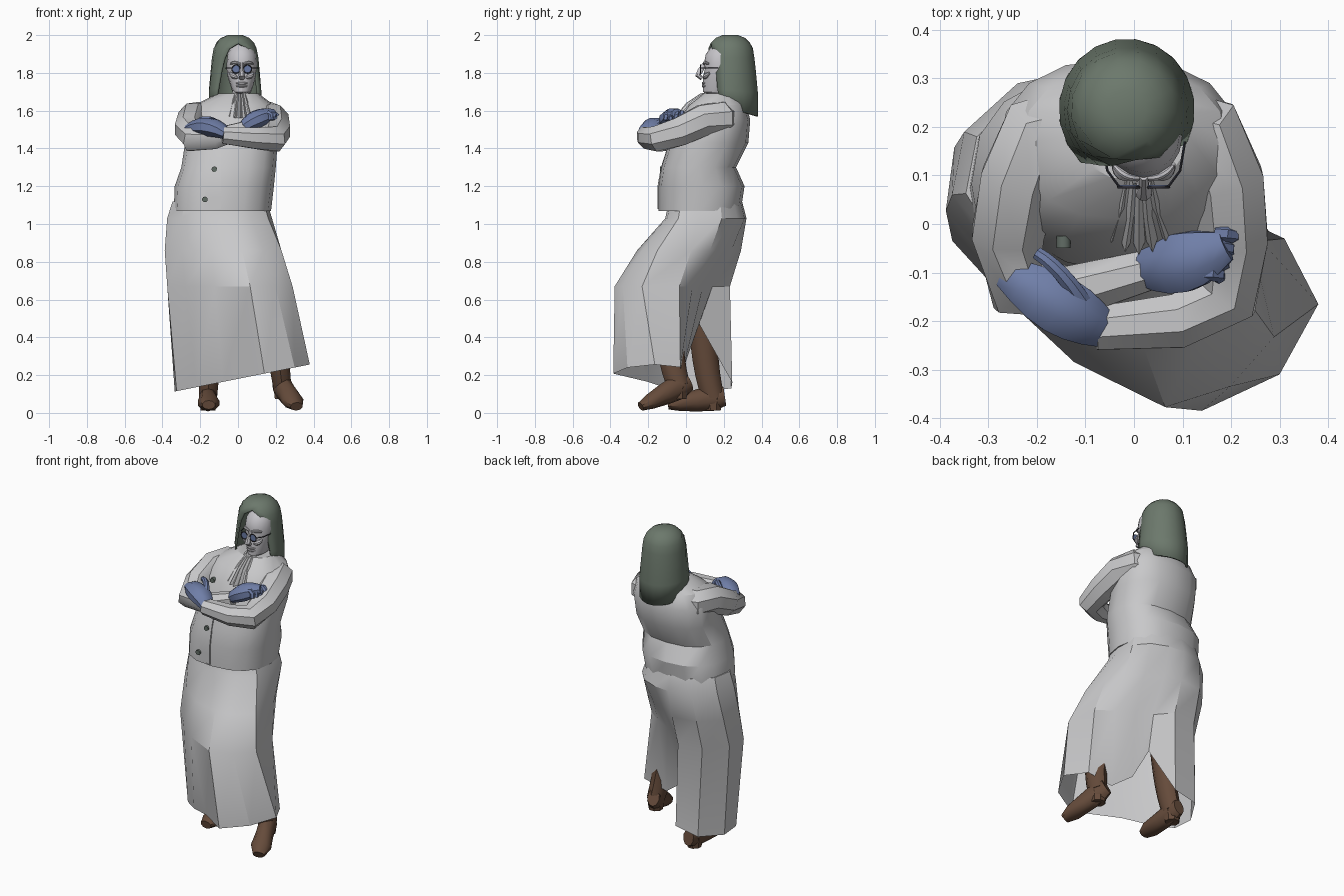
import bpy, bmesh, math
from mathutils import Vector
from mathutils.bvhtree import BVHTree

if "Cube" in bpy.data.objects:
    bpy.data.objects.remove(bpy.data.objects["Cube"])


def material(name, red, green, blue):
    mat = bpy.data.materials.new(name)
    mat.use_nodes = True
    mat.diffuse_color = (red, green, blue, 1)
    shader = next(node for node in mat.node_tree.nodes if node.type == 'BSDF_PRINCIPLED')
    shader.inputs["Base Color"].default_value = (red, green, blue, 1)
    return mat


COAT = material("coat grey", .58, .58, .59)
SKIN = material("pale skin", .56, .55, .58)
HOOD = material("hood green", .15, .19, .15)
GLOVE = material("glove blue", .16, .21, .39)
BOOT = material("boot brown", .13, .07, .043)
LENS = material("lens blue", .14, .19, .36)
FRAME = material("frame dark", .03, .03, .04)
BUTTON = material("button green", .12, .15, .13)
SIDEWAYS, UPWARD, BACKWARD = Vector((1, 0, 0)), Vector((0, 0, 1)), Vector((0, 1, 0))


def finish(obj, mat, angle):
    obj.data.materials.append(mat)
    bpy.ops.object.select_all(action='DESELECT')
    obj.select_set(True)
    bpy.context.view_layer.objects.active = obj
    bpy.ops.object.shade_smooth_by_angle(angle=math.radians(angle))


def loft(name, rings, mat, closed=True, bottom_cap=True, top_cap=True, angle=30):
    """Skin a stack of equal-length point rings."""
    mesh = bmesh.new()
    rows = [[mesh.verts.new(point) for point in ring] for ring in rings]
    count = len(rows[0])
    for low, high in zip(rows, rows[1:]):
        for i in range(count if closed else count - 1):
            j = (i + 1) % count
            mesh.faces.new((low[i], low[j], high[j], high[i]))
    if bottom_cap:
        mesh.faces.new(rows[0])
    if top_cap:
        mesh.faces.new(rows[-1])
    bmesh.ops.remove_doubles(mesh, verts=mesh.verts, dist=.0001)
    bmesh.ops.recalc_face_normals(mesh, faces=mesh.faces)
    data = bpy.data.meshes.new(name)
    mesh.to_mesh(data)
    mesh.free()
    obj = bpy.data.objects.new(name, data)
    bpy.context.collection.objects.link(obj)
    finish(obj, mat, angle)
    return obj


def sweep(name, path, widths, heights, mat, ref=UPWARD, sides=8):
    """Tube along a path with a width and height at every point."""
    rings = []
    path = [Vector(point) for point in path]
    for i, (point, width, height) in enumerate(zip(path, widths, heights)):
        along = path[min(i + 1, len(path) - 1)] - path[max(i - 1, 0)]
        side = along.cross(ref).normalized()
        over = side.cross(along).normalized()
        turns = [math.tau * (k + .5) / sides for k in range(sides)]
        rings.append([point + side * width * math.cos(a) + over * height * math.sin(a) for a in turns])
    return loft(name, rings, mat, angle=40)


def limb(name, path, start, end, mat, flat=1, bulge=0, **options):
    """Tube whose radius runs evenly from start to end, swelling midway."""
    steps = [i / (len(path) - 1) for i in range(len(path))]
    radii = [start + (end - start) * t + bulge * math.sin(math.pi * t) for t in steps]
    return sweep(name, path, radii, [radius * flat for radius in radii], mat, **options)


def bend(first, control, last, steps=6):
    """Smooth three-point curve."""
    a, b, c = Vector(first), Vector(control), Vector(last)
    return [a.lerp(b, k / steps).lerp(b.lerp(c, k / steps), k / steps) for k in range(steps + 1)]


def oval(left, right, front, back, z, power=.85, count=16):
    def squared(value):
        return math.copysign(abs(value) ** power, value)
    turns = [math.tau * k / count for k in range(count)]
    return [Vector(((left + right) / 2 + (right - left) / 2 * squared(math.cos(a)),
                    (front + back) / 2 + (back - front) / 2 * squared(math.sin(a)), z)) for a in turns]


# Long coat skirt: hem and hip outlines, with the forward knee and the back fold between
hem = [(.14, -.385), (.3, -.31), (.38, -.165), (.31, -.03), (.15, -.02), (.02, .01), (-.05, .07),
       (-.1, .245), (-.25, .24), (-.335, .1), (-.325, -.03), (-.22, -.12), (-.08, -.2)]
hip = [(-.02, -.11), (.07, -.1), (.16, -.04), (.18, .06), (.17, .19), (.1, .27), (0, .31),
       (-.1, .32), (-.24, .29), (-.35, .19), (-.375, .06), (-.3, -.06), (-.15, -.11)]
hem_ring = [Vector((x, y, .18 + x / 5)) for x, y in hem]
hem_ring[5].z += .12
hem_ring[6].z += .3
hip_ring = [Vector((x, y, 1.03)) for x, y in hip]


def leg_ring(blend, front_push, back_push, z):
    ring = []
    for low, high in zip(hem_ring, hip_ring):
        point = low.lerp(high, blend)
        push = front_push if low.y < -.15 else back_push
        ring.append((point.x * 1.07, point.y - push, z))
    return ring


middle = Vector((-.09, .09, 1.03))
waist_ring = [middle + (point - middle) * .9 + UPWARD * .09 for point in hip_ring]
loft("coat_skirt", [hem_ring, leg_ring(.5, .13, .05, .67), leg_ring(.75, .08, .01, .86), hip_ring, waist_ring],
     COAT, bottom_cap=False)

# Coat body
body = [oval(*edges) for edges in (
    (-.34, .175, -.145, .29, 1.07), (-.335, .19, -.145, .31, 1.2), (-.3, .2, -.13, .265, 1.3),
    (-.28, .21, -.09, .33, 1.43), (-.28, .22, -.05, .34, 1.55), (-.23, .19, .01, .32, 1.63),
    (-.11, .11, .09, .28, 1.69))]
loft("coat_body", body, COAT)
around = len(body[0])
quads = [(row + i, row + (i + 1) % around, row + around + (i + 1) % around, row + around + i)
         for row in range(0, around * (len(body) - 1), around) for i in range(around)]
surface = BVHTree.FromPolygons([point for ring in body for point in ring], quads)


def on_chest(x, z, lift=0):
    hit = surface.ray_cast(Vector((x, -1, z)), BACKWARD)[0]
    return hit - BACKWARD * lift


# Overlapping front edge of the coat and its buttons
flap = []
for step in range(7):
    z = 1.08 + .06 * step
    flap.append([on_chest(-.2, z), on_chest(-.14, z, .004), on_chest(-.09, z, .008), on_chest(-.088, z, -.01)])
loft("coat_front_flap", flap, COAT, closed=False, bottom_cap=False, top_cap=False)
for x, z in ((-.125, 1.29), (-.175, 1.13), (-.145, 1.55)):
    limb("coat_button", [on_chest(x, z, .014), on_chest(x, z, -.01)], .015, .015, BUTTON, sides=10)

# Pleated neck cloth
pleats = []
for half, front, z, depth in ((.035, .075, 1.69, .008), (.055, 0, 1.64, .02), (.085, -.065, 1.56, .03)):
    spread = [k / 6 - 1 for k in range(13)]
    pleats.append([(.01 + half * u, front + .06 * u * u + depth * (k % 2), z + .02 * u * u)
                   for k, u in enumerate(spread)])
loft("neck_cloth", pleats, COAT, closed=False, bottom_cap=False, top_cap=False)

# Crossed sleeves
limb("left_sleeve", [(.05, .2, 1.56), (.15, .18, 1.56), (.185, .09, 1.55), (.2, -.03, 1.49),
                     (.19, -.15, 1.45), (.09, -.2, 1.455), (-.08, -.215, 1.47)], .095, .048, COAT, bulge=.01)
limb("right_sleeve", [(-.1, .2, 1.56), (-.2, .18, 1.56), (-.235, .09, 1.56), (-.26, -.02, 1.5),
                      (-.24, -.13, 1.45), (-.13, -.14, 1.45), (.03, -.095, 1.5)], .095, .045, COAT, bulge=.01)

# Gloved hands
limb("left_glove", bend((-.06, -.22, 1.475), (-.15, -.17, 1.54), (-.265, -.1, 1.5)),
     .038, .034, GLOVE, flat=.8, bulge=.03)
limb("left_thumb", bend((-.1, -.17, 1.52), (-.15, -.09, 1.57), (-.2, -.06, 1.55)), .02, .014, GLOVE)
limb("right_glove", bend((.015, -.09, 1.5), (.1, -.09, 1.57), (.19, -.045, 1.585)),
     .038, .034, GLOVE, flat=.75, bulge=.03)
for k in range(4):
    knuckle = Vector((.14 + .01 * k, -.1 + .027 * k, 1.58))
    tip = knuckle + Vector((.035, -.01, -.03))
    limb("right_finger", bend(knuckle, knuckle + SIDEWAYS * .04 + UPWARD * .02, tip, 3),
         .018, .014, GLOVE, ref=BACKWARD, sides=6)


# Boots: shaft, foot and heel block
def boot(side, top, ankle, heel, toe):
    heel, toe = Vector(heel), Vector(toe)
    back = heel.lerp(toe, .2)
    limb(side + "_boot_shaft", bend(top, ankle, back), .065, .05, BOOT, flat=1.2, ref=BACKWARD, sides=10)
    sole = [heel, back, heel.lerp(toe, .5), heel.lerp(toe, .8), toe]
    sweep(side + "_boot_foot", sole, (.035, .05, .05, .06, .035), (.05, .068, .058, .042, .024), BOOT, sides=10)
    limb(side + "_boot_heel", [back, back - UPWARD * .065], .05, .042, BOOT, ref=BACKWARD)


boot("right", (-.13, .09, .55), (-.15, .09, .25), (-.16, .205, .088), (-.155, -.095, .042))
boot("left", (.19, -.1, .5), (.22, -.08, .25), (.215, .015, .165), (.31, -.24, .034))

# Face
mid = .02
loft("face", [oval(mid - half, mid + half, front, .27, z, power=1) for z, half, front in (
    (1.64, .05, .16), (1.685, .035, .115), (1.7, .05, .09), (1.78, .075, .09), (1.82, .08, .1),
    (1.85, .08, .095), (1.9, .075, .105), (1.94, .055, .135), (1.96, .03, .17))], SKIN)
sweep("nose", [(mid, .1, 1.85), (mid, .075, 1.81), (mid, .064, 1.787), (mid, .085, 1.77)],
      (.009, .012, .018, .014), (.012, .016, .017, .012), SKIN, ref=BACKWARD)
for z in (1.745, 1.73):
    limb("lip", bend((mid - .03, .102, z), (mid, .08, z), (mid + .03, .102, z)),
         .003, .003, SKIN, bulge=.005)

for name, sign in (("left", 1), ("right", -1)):
    def beside(offset, y, z):
        return Vector((mid + sign * offset, y, z))

    limb(name + "_cheek", bend(beside(.02, .1, 1.775), beside(.05, .095, 1.78), beside(.06, .125, 1.8)),
         .006, .006, SKIN, bulge=.008)
    limb(name + "_brow", bend(beside(.01, .095, 1.848), beside(.04, .095, 1.86), beside(.06, .12, 1.848)),
         .006, .005, SKIN, bulge=.003)
    # Spectacles
    eye = beside(.03, .076, 1.82)
    limb(name + "_lens", [eye, eye + BACKWARD * .004], .021, .021, LENS, sides=16)
    bpy.ops.mesh.primitive_torus_add(location=eye, rotation=(math.pi / 2, 0, 0), major_radius=.022,
                                     minor_radius=.003, major_segments=16, minor_segments=6)
    rim = bpy.context.object
    rim.name = name + "_spectacle_rim"
    finish(rim, FRAME, 60)
    limb(name + "_spectacle_arm", [beside(.05, .076, 1.825), beside(.075, .11, 1.825), beside(.085, .17, 1.825)],
         .003, .003, FRAME, sides=6)
limb("spectacle_bridge", [(mid - .009, .076, 1.824), (mid + .009, .076, 1.824)], .003, .003, FRAME, sides=6)

# Hood, open around the turned face, hanging to a point at the back
folds = []
for z, radius, gap in ((1.65, .14, 60), (1.72, .14, 52), (1.81, .13, 46), (1.88, .123, 38),
                       (1.93, .115, 26), (1.96, .1, 0), (1.985, .075, 0), (2, .04, 0)):
    hang = max(0, 1.75 - z) * .8
    turns = [math.radians(gap + 10 + (360 - 2 * gap) * k / 14) for k in range(15)]
    folds.append([(radius * math.sin(a) - .015, .235 - 1.05 * radius * math.cos(a),
                   z - hang * (1 - math.cos(a)) / 2) for a in turns])
hood = loft("hood", folds, HOOD, closed=False, bottom_cap=False)
hood.modifiers.new("cloth thickness", 'SOLIDIFY').thickness = .012
